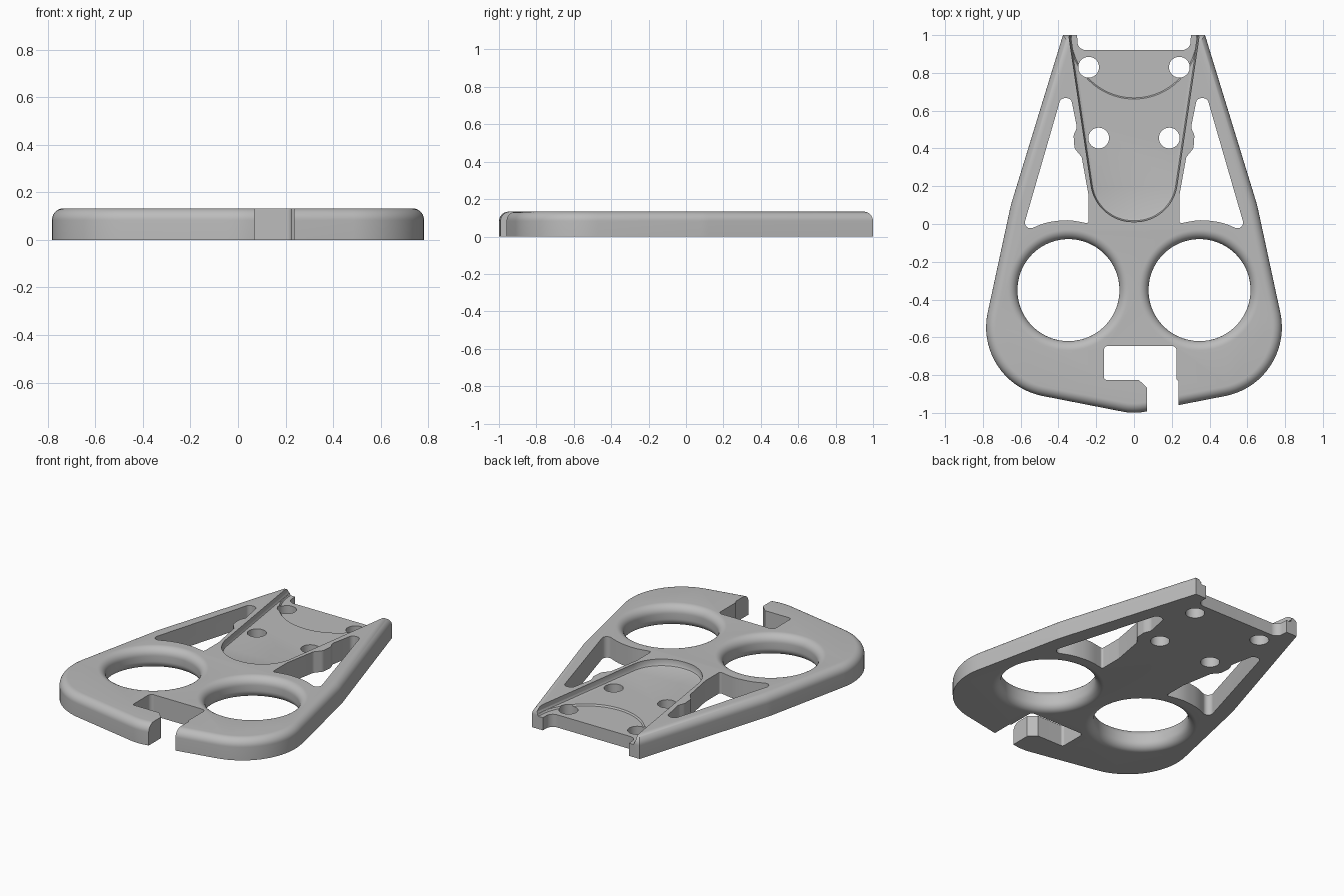
import bpy, bmesh, math
from mathutils import Vector

if "Cube" in bpy.data.objects:
    bpy.data.objects.remove(bpy.data.objects["Cube"], do_unlink=True)

THICK, FILLET = 0.133, 0.05


def rounded(corners):
    """Closed outline from (x, y, radius) corners."""
    pts = []
    for i, (x, y, r) in enumerate(corners):
        p = Vector((x, y))
        if r == 0:
            pts.append(p)
            continue
        a = (Vector(corners[i - 1][:2]) - p).normalized()
        b = (Vector(corners[(i + 1) % len(corners)][:2]) - p).normalized()
        half = a.angle(b) / 2
        centre = p + (a + b).normalized() * r / math.sin(half)
        start = p + a * r / math.tan(half) - centre
        end = p + b * r / math.tan(half) - centre
        turn = start.angle_signed(end)
        steps = max(3, math.ceil(abs(turn) / 0.09))
        for k in range(steps + 1):
            t = -turn * k / steps
            c, s = math.cos(t), math.sin(t)
            pts.append(centre + Vector((start.x * c - start.y * s,
                                        start.x * s + start.y * c)))
    area = sum(pts[i - 1].cross(pts[i]) for i in range(len(pts)))
    return pts if area > 0 else pts[::-1]


def circle(x, y, r, n=96):
    return [Vector((x + r * math.cos(math.tau * k / n),
                    y + r * math.sin(math.tau * k / n))) for k in range(n)]


def inset(pts, d):
    out = []
    for i, p in enumerate(pts):
        a = (p - pts[i - 1]).normalized()
        b = (pts[(i + 1) % len(pts)] - p).normalized()
        na, nb = Vector((-a.y, a.x)), Vector((-b.y, b.x))
        out.append(p + (na + nb) * d / (1 + na.dot(nb)))
    return out


def loft(name, pts, levels):
    """Solid through copies of an outline, one per (height, inset) level."""
    bm = bmesh.new()
    rings = [[bm.verts.new((p.x, p.y, z)) for p in inset(pts, d)] for z, d in levels]
    for lo, hi in zip(rings, rings[1:]):
        for i in range(len(lo)):
            bm.faces.new((lo[i - 1], lo[i], hi[i], hi[i - 1]))
    bm.faces.new(rings[0][::-1])
    bm.faces.new(rings[-1])
    bmesh.ops.recalc_face_normals(bm, faces=bm.faces)
    mesh = bpy.data.meshes.new(name)
    bm.to_mesh(mesh)
    bm.free()
    obj = bpy.data.objects.new(name, mesh)
    bpy.context.collection.objects.link(obj)
    return obj


def mirror(corners):
    return corners + [(-x, y, r) for x, y, r in reversed(corners)]


through = [(-0.1, 0), (0.3, 0)]
arc = [math.radians(a) for a in range(0, 91, 9)]

# Plate with a rounded upper rim
half = [(0.376, 1, 0), (0.652, 0.1, 0.5), (0.854, -0.838, 0.37)]
outline = rounded(half + [(0, -1.005, 0.3)] + [(-x, y, r) for x, y, r in reversed(half)])
rim = [(THICK - FILLET + FILLET * math.sin(a), FILLET * (1 - math.cos(a))) for a in arc]
plate = loft("plate", outline, [(0, 0)] + rim)

cutters = []

# Sunken tongue with a softened floor edge, and a deeper round step at the back
tongue = rounded(mirror([(0.362, 1.1, 0), (0.2, 0.01, 0.225)]))
cutters.append(loft("tongue_cutter", tongue,
                    [(0.09, 0.018), (0.094, 0.008), (0.105, 0.002), (0.2, 0)]))
cutters.append(loft("step_cutter", circle(0, 1, 0.34), [(0.08, 0.008), (0.092, 0)]))

# Back notch
cutters.append(loft("back_notch_cutter",
                    rounded(mirror([(0.305, 1.1, 0), (0.298, 0.921, 0.045)])), through))

# Hooked front slot
slot = [(0.07, -1.1, 0), (0.07, -0.868, 0), (0.025, -0.825, 0), (-0.16, -0.825, 0.015),
        (-0.16, -0.645, 0.025), (0.225, -0.645, 0.025), (0.225, -0.822, 0),
        (0.235, -0.832, 0), (0.235, -1.1, 0)]
cutters.append(loft("front_slot_cutter", rounded(slot), through))

# Side windows, finger holes and bolt holes
window = [(0.333, 0.666, 0.028), (0.388, 0.666, 0.028), (0.594, -0.045, 0.03),
          (0.47, 0.008, 0.3), (0.35, 0.024, 0.3), (0.24, 0.002, 0.012),
          (0.24, 0.15, 0.05), (0.277, 0.355, 0.03), (0.315, 0.4, 0.04),
          (0.32, 0.47, 0.04), (0.302, 0.51, 0.04)]
flare = [(FILLET - FILLET * math.sin(a), -FILLET * (1 - math.sin(math.pi / 2 - a)))
         for a in arc]
lower = [(FILLET * (1 - math.cos(a)), -FILLET * (1 - math.sin(a))) for a in arc]
upper = [(THICK - z, d) for z, d in reversed(lower)]
hole_levels = [(-0.1, -FILLET)] + lower + upper + [(THICK + 0.1, -FILLET)]
for side in (1, -1):
    cutters.append(loft("window_cutter",
                        rounded([(side * x, y, r) for x, y, r in window]), through))
    cutters.append(loft("finger_hole_cutter", circle(side * 0.347, -0.35, 0.27), hole_levels))
    for x, y in ((0.187, 0.455), (0.24, 0.83)):
        cutters.append(loft("bolt_hole_cutter", circle(side * x, y, 0.055, 40), through))

# Cut everything, then drop the cutters
for cutter in cutters:
    mod = plate.modifiers.new("cut", 'BOOLEAN')
    mod.operation, mod.solver, mod.object = 'DIFFERENCE', 'EXACT', cutter
    cutter.hide_render = True
bpy.context.view_layer.update()
evaluated = plate.evaluated_get(bpy.context.evaluated_depsgraph_get())
mesh = bpy.data.meshes.new_from_object(evaluated)
plate.modifiers.clear()
plate.data = mesh
for cutter in cutters:
    bpy.data.objects.remove(cutter, do_unlink=True)

# Grey finish
grey = bpy.data.materials.new("plain grey")
grey.use_nodes = True
colour = (0.5, 0.5, 0.5, 1)
grey.diffuse_color = colour
grey.node_tree.nodes["Principled BSDF"].inputs["Base Color"].default_value = colour
mesh.materials.clear()
mesh.materials.append(grey)

bpy.ops.object.select_all(action='DESELECT')
plate.select_set(True)
bpy.context.view_layer.objects.active = plate
bpy.ops.object.shade_smooth_by_angle(angle=math.radians(30))
